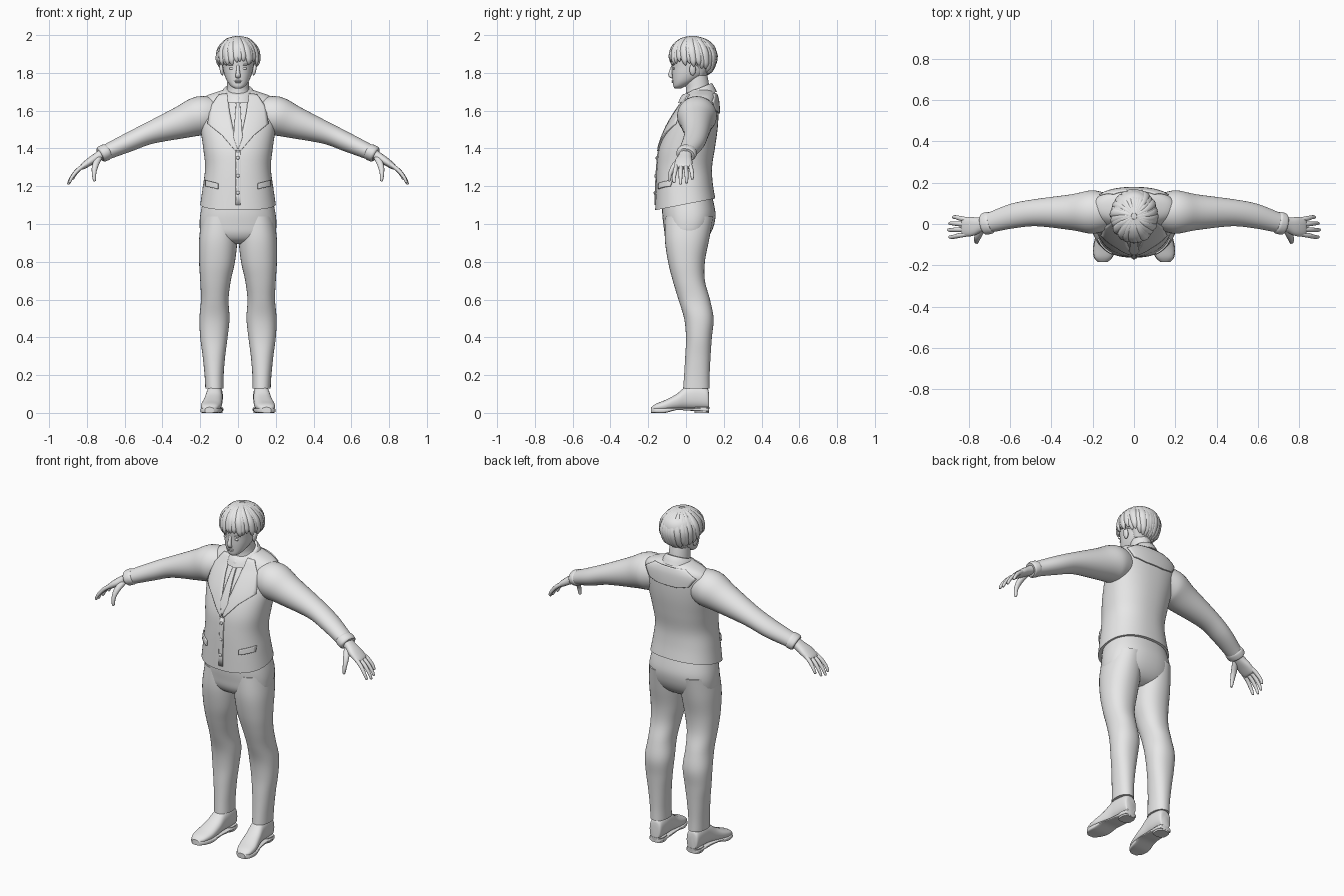
import bpy, bmesh, math, random
from mathutils import Vector as V, Matrix

random.seed(4)
cube = bpy.data.objects.get("Cube")
if cube:
    bpy.data.objects.remove(cube)

grey = bpy.data.materials.new("plain_grey")
grey.use_nodes = True
grey.diffuse_color = (0.8, 0.8, 0.8, 1)
grey.node_tree.nodes["Principled BSDF"].inputs["Base Color"].default_value = (0.8, 0.8, 0.8, 1)


def finish(name, bm, mirror=False, thick=0, angle=40):
    bmesh.ops.recalc_face_normals(bm, faces=bm.faces)
    me = bpy.data.meshes.new(name)
    bm.to_mesh(me)
    bm.free()
    me.materials.append(grey)
    ob = bpy.data.objects.new(name, me)
    bpy.context.collection.objects.link(ob)
    bpy.ops.object.select_all(action='DESELECT')
    ob.select_set(True)
    bpy.context.view_layer.objects.active = ob
    bpy.ops.object.shade_smooth_by_angle(angle=math.radians(angle))
    if thick:
        sol = ob.modifiers.new("thickness", 'SOLIDIFY')
        sol.thickness, sol.offset = thick, 0
    if mirror:
        ob.modifiers.new("mirror", 'MIRROR')
    return ob


def spline(rows, k=5):
    """Smooth rows of numbers with a Catmull-Rom curve."""
    out = []
    for i in range(len(rows) - 1):
        a, b, c, d = (rows[max(0, min(len(rows) - 1, i + j))] for j in (-1, 0, 1, 2))
        for s in range(k):
            t = s / k
            out.append([0.5 * (2 * q + (r - p) * t + (2 * p - 5 * q + 4 * r - s2) * t * t
                               + (3 * q - p - 3 * r + s2) * t ** 3)
                        for p, q, r, s2 in zip(a, b, c, d)])
    return out + [list(rows[-1])]


def loft(name, tubes, p=2.0, n=36, mirror=False, warp=None, angle=40):
    """Skin each list of (centre, half axis u, half axis v) rings."""
    bm = bmesh.new()
    for rings in tubes:
        loops = []
        for c, u, v in rings:
            loop = []
            for i in range(n):
                a = 2 * math.pi * i / n
                cs, sn = math.cos(a), math.sin(a)
                co = (c + u * math.copysign(abs(cs) ** (2 / p), cs)
                      + v * math.copysign(abs(sn) ** (2 / p), sn))
                loop.append(bm.verts.new(warp(co) if warp else co))
            loops.append(loop)
        for l0, l1 in zip(loops, loops[1:]):
            for i in range(n):
                j = (i + 1) % n
                bm.faces.new((l0[i], l0[j], l1[j], l1[i]))
        bm.faces.new(loops[0])
        bm.faces.new(loops[-1])
    return finish(name, bm, mirror, angle=angle)


def stack(rows, k=5):
    """Horizontal rings from (z, x min, x max, y front, y back)."""
    return [(V(((a + b) / 2, (f + r) / 2, z)), V(((b - a) / 2, 0, 0)), V((0, (r - f) / 2, 0)))
            for z, a, b, f, r in spline(rows, k)]


def centred(rows):
    return [(z, -x, x, f, r) for z, x, f, r in rows]


def tube(rows, ref, k=5):
    """Rings square to a path of (x, y, z, half width along ref, half thickness)."""
    rows, out = spline(rows, k), []
    pts = [V(r[:3]) for r in rows]
    for i, r in enumerate(rows):
        t = (pts[min(i + 1, len(pts) - 1)] - pts[max(i - 1, 0)]).normalized()
        side = (ref - t * ref.dot(t)).normalized()
        out.append((pts[i], side * r[3], t.cross(side) * r[4]))
    return out


def surface_y(rows, x, z, side, p):
    """Front (-1) or back (+1) of a stacked body at x, z."""
    lo = max([r for r in rows if r[0] <= z] or [rows[0]])
    hi = min([r for r in rows if r[0] >= z] or [rows[-1]])
    t = (z - lo[0]) / (hi[0] - lo[0]) if hi[0] > lo[0] else 0
    rx, f, b = (lo[i] + (hi[i] - lo[i]) * t for i in (2, 3, 4))
    e = max(0, 1 - min(1, abs(x) / rx) ** p) ** (1 / p)
    return (f + b) / 2 + side * e * (b - f) / 2


def plate(name, left, right, side=-1, mirror=False, thick=0.009, lift=0.003, k=6, m=8):
    """Cloth panel between two (x, z) edges, laid on the torso."""
    bm = bmesh.new()
    grid = []
    for i in range((len(left) - 1) * k + 1):
        s = min(i // k, len(left) - 2)
        a, b = (V(e[s]).lerp(V(e[s + 1]), i / k - s) for e in (left, right))
        row = []
        for j in range(m + 1):
            q = a.lerp(b, j / m)
            row.append(bm.verts.new((q.x, surface_y(body, q.x, q.y, side, 2.3) + side * lift, q.y)))
        grid.append(row)
    for r0, r1 in zip(grid, grid[1:]):
        for j in range(m):
            bm.faces.new((r0[j], r0[j + 1], r1[j + 1], r1[j]))
    return finish(name, bm, mirror, thick)


def blob(name, loc, size, mirror=False, turn=0):
    bm = bmesh.new()
    mat = Matrix.Translation(loc) @ Matrix.Rotation(turn, 4, 'Y') @ Matrix.Diagonal((*size, 1))
    bmesh.ops.create_uvsphere(bm, u_segments=20, v_segments=12, radius=1, matrix=mat)
    return finish(name, bm, mirror)


# Vest, with a hem that dips at the front
torso = centred([(1.105, .2, -.163, .155), (1.2, .186, -.16, .142), (1.3, .174, -.155, .138),
                 (1.4, .184, -.143, .153), (1.5, .198, -.107, .167), (1.58, .206, -.063, .172),
                 (1.64, .205, -.022, .17), (1.675, .175, .0, .163), (1.7, .11, .018, .15),
                 (1.715, .06, .03, .12)])
body = spline(torso)


def hem(co):
    fade = max(0, min(1, (1.3 - co.z) / .2))
    return V((co.x, co.y, co.z + .2 * co.y * fade))


loft("vest", [stack(torso)], 2.3, 56, warp=hem)
plate("vest_lapel", [(.055, 1.69), (.045, 1.6), (.025, 1.5), (.006, 1.44), (.002, 1.39)],
      [(.1, 1.685), (.145, 1.62), (.16, 1.53), (.085, 1.47), (.012, 1.385)], mirror=True)
plate("vest_yoke", [(-.1, 1.69), (-.165, 1.65), (-.13, 1.6), (-.06, 1.585)],
      [(.1, 1.69), (.165, 1.65), (.13, 1.6), (.06, 1.585)], side=1, m=20)
plate("front_placket", [(-.012, 1.38), (-.012, 1.1)], [(.014, 1.38), (.014, 1.1)], thick=.006, lift=.001)
plate("pocket_welt", [(.105, 1.215), (.105, 1.185)], [(.172, 1.232), (.172, 1.2)], mirror=True)
plate("tie", [(-.014, 1.67), (-.011, 1.63), (-.024, 1.46), (-.004, 1.4)],
      [(.014, 1.67), (.011, 1.63), (.024, 1.46), (.004, 1.4)], lift=.005)
blob("tie_knot", (0, -.018, 1.655), (.02, .016, .022))
for z in (1.35, 1.255, 1.165):
    blob("vest_button", (0, surface_y(body, 0, z, -1, 2.3) - .005, z), (.009, .005, .009))
loft("collar", [[(V((0, .06, z)), V((w, 0, 0)), V((0, w + .005, .03)))
                 for z, w in ((1.67, .098), (1.69, .088), (1.712, .076), (1.716, .07))]])

# Sleeves and cuffs
ALONG_Y = V((0, 1, 0))
loft("sleeve", [tube([(.12, .06, 1.575, .085, .09), (.2, .058, 1.572, .105, .104),
                      (.3, .057, 1.538, .087, .086), (.47, .055, 1.48, .066, .058),
                      (.58, .04, 1.432, .06, .05), (.68, .012, 1.388, .05, .042),
                      (.715, .003, 1.372, .047, .039)], ALONG_Y)], mirror=True)
loft("cuff", [tube([(.69, .009, 1.385, .049, .04), (.7, .006, 1.38, .054, .044),
                    (.722, 0, 1.37, .053, .043), (.73, -.002, 1.366, .046, .037)], ALONG_Y)], mirror=True)

# Hands
loft("palm", [tube([(.71, 0, 1.378, .032, .026), (.745, -.005, 1.355, .036, .024),
                    (.785, -.012, 1.33, .046, .021), (.82, -.015, 1.305, .045, .016),
                    (.83, -.015, 1.297, .036, .01)], ALONG_Y)], 2.4, 24, True)
fingers = []
for y, reach, spread in ((.021, .75, .012), (-.002, .94, .005), (-.026, 1, -.003), (-.049, .93, -.014)):
    fingers.append(tube([(.805, y, 1.317, .011, .011), (.805 + .045 * reach, y + spread / 2, 1.317 - .033 * reach, .0115, .011),
                         (.805 + .078 * reach, y + spread, 1.317 - .073 * reach, .0095, .009),
                         (.805 + .093 * reach, y + spread, 1.317 - .103 * reach, .007, .007),
                         (.805 + .095 * reach, y + spread, 1.317 - .108 * reach, .002, .002)], ALONG_Y, 4))
fingers.append(tube([(.735, -.022, 1.352, .017, .015), (.755, -.06, 1.312, .017, .014),
                     (.762, -.082, 1.27, .012, .011), (.76, -.088, 1.232, .008, .008),
                     (.759, -.088, 1.225, .002, .002)], V((1, 0, 0)), 4))
loft("fingers", fingers, n=12, mirror=True)

# Trousers
loft("trouser_seat", [stack(centred([(1.14, .18, -.125, .14), (1.06, .198, -.126, .156),
                                     (1, .203, -.12, .15), (.95, .195, -.112, .13),
                                     (.915, .15, -.09, .1), (.895, .08, -.05, .06)]))], 2.3, 48)
loft("trouser_leg", [stack([(1.04, .002, .19, -.11, .145), (.92, .003, .206, -.112, .123),
                            (.8, .016, .206, -.095, .1), (.7, .038, .2, -.07, .1), (.6, .05, .196, -.04, .127),
                            (.5, .045, .204, -.01, .146), (.4, .055, .2, 0, .137), (.3, .068, .187, -.004, .13),
                            (.2, .076, .177, -.01, .125), (.13, .077, .173, -.015, .125)])], 2.2, 36, True)

# Shoes
shoe = [(.122, .122, .028, .02, .1), (.11, .122, .038, .02, .135), (.05, .123, .043, .02, .15),
        (0, .126, .044, .02, .14), (-.05, .132, .049, .016, .1), (-.11, .142, .053, .01, .068),
        (-.16, .149, .043, .01, .048), (-.184, .151, .02, .012, .03)]


def foot(rows, grow=0):
    return [(V((c, y, (b + t) / 2)), V((w + grow, 0, 0)), V((0, 0, (t - b) / 2)))
            for y, c, w, b, t in spline(rows)]


loft("shoe_upper", [foot(shoe)], 2.4, 28, True)
sole = [(y, c, w, max(0, .018 - abs(y + .11) * .05) * (y > -.08), .026) for y, c, w, b, t in shoe]
loft("shoe_sole", [foot(sole, .003)], 5, 28, True)
loft("shoe_heel", [stack([(0, .083, .161, .045, .121), (.03, .081, .163, .043, .124)], 1)], 3, 28, True)

# Neck and head
loft("neck", [stack(centred([(1.66, .075, -.005, .135), (1.71, .06, .0, .125),
                             (1.75, .057, -.005, .12), (1.8, .056, -.01, .11)]))])
skull = centred([(1.718, .018, -.06, -.025), (1.73, .037, -.067, 0), (1.755, .057, -.07, .05),
                 (1.79, .072, -.073, .1), (1.83, .081, -.074, .128), (1.87, .087, -.077, .145),
                 (1.91, .085, -.07, .145), (1.95, .07, -.045, .13), (1.975, .035, -.01, .09)])
face = spline(skull)
loft("head", [stack(skull)], 2.2, 44)
loft("nose", [tube([(0, -.068, 1.84, .008, .008), (0, -.076, 1.815, .009, .01),
                    (0, -.083, 1.79, .013, .011), (0, -.076, 1.779, .014, .008),
                    (0, -.068, 1.775, .008, .003)], V((1, 0, 0)))], n=16)


def feature(name, x, z, size, mirror=False, turn=0, sink=0):
    blob(name, (x, surface_y(face, x, z, -1, 2.2) + sink, z), size, mirror, turn)


feature("eye", .034, 1.823, (.015, .006, .006), True, sink=.002)
feature("eyebrow", .036, 1.843, (.02, .005, .004), True, -.08)
feature("upper_lip", 0, 1.758, (.021, .006, .004))
feature("lower_lip", 0, 1.751, (.017, .007, .005))
blob("ear", (.087, .035, 1.817), (.01, .017, .031), True, .15)

# Hair: a cap with overlapping locks falling from the crown
loft("hair_cap", [stack(centred([(1.785, .055, .04, .108), (1.83, .079, .02, .142), (1.87, .102, -.066, .157),
                                 (1.91, .106, -.076, .162), (1.95, .09, -.055, .145),
                                 (1.98, .058, -.01, .1), (1.992, .025, .02, .06)]))])
locks = []
COUNT = 30
for i in range(COUNT):
    a = 2 * math.pi * i / COUNT + random.uniform(-.06, .06)
    back = (1 - math.cos(a)) / 2
    end = 1.83 + .72 * back ** 2.2 + random.uniform(-.1, .12)
    swell = random.uniform(.97, 1.03)
    rows = []
    for s, w, t in ((0, .008, .006), (.25, .016, .01), (.55, .021, .012), (.82, .017, .01), (.95, .009, .006), (1, .001, .001)):
        phi = .12 + (end - .12) * s
        b = a + .25 * (s - .5)
        r = math.sin(phi) * swell
        rows.append((.107 * r * math.sin(b), .038 - .122 * r * math.cos(b), 1.88 + .11 * math.cos(phi), w, t))
    locks.append(tube(rows, V((math.cos(a), math.sin(a), 0)), 4))
loft("hair_locks", locks, n=10)
